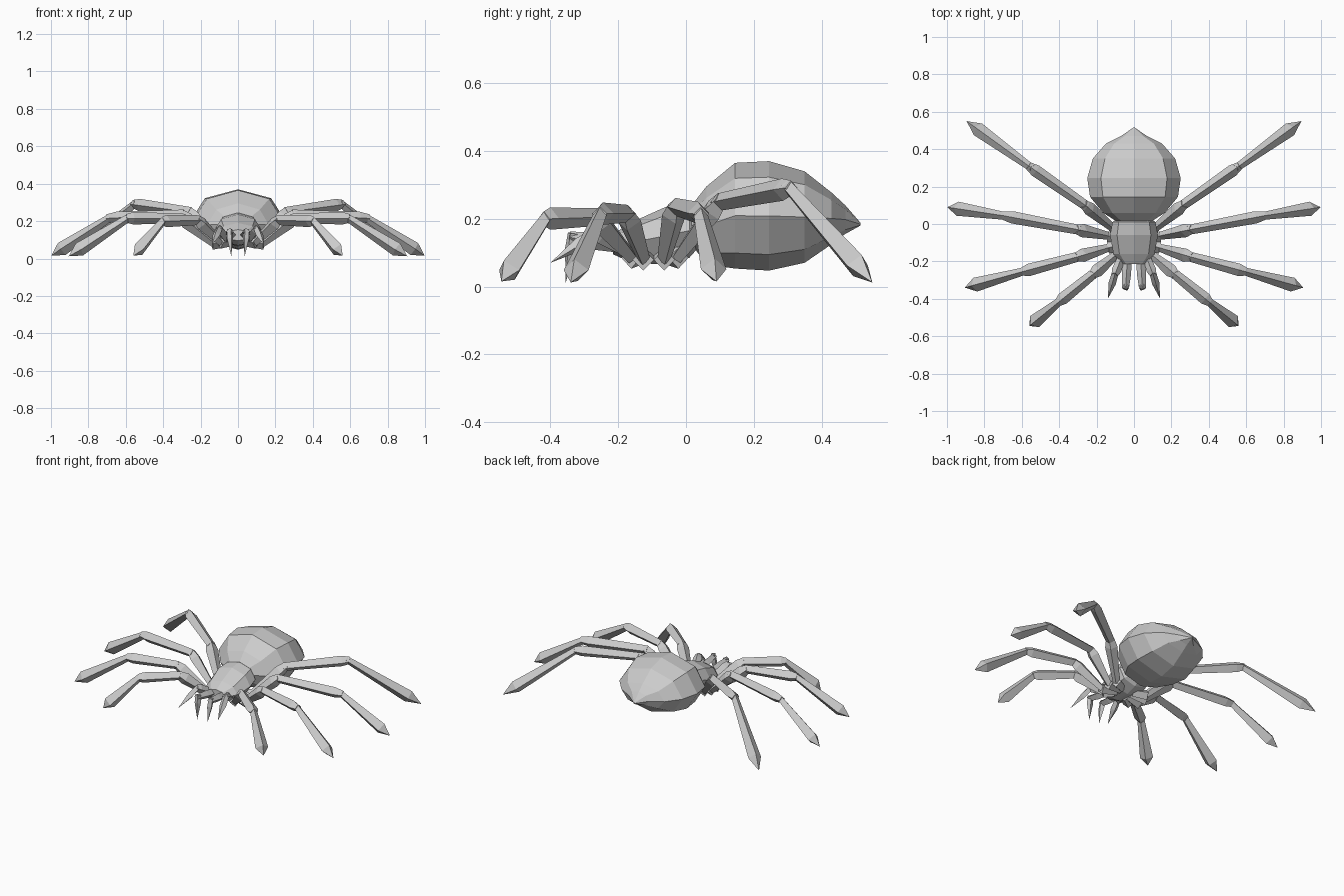
import bpy, bmesh, math
from mathutils import Vector


def finish(bm, name):
    bmesh.ops.recalc_face_normals(bm, faces=bm.faces)
    me = bpy.data.meshes.new(name)
    bm.to_mesh(me)
    bm.free()
    ob = bpy.data.objects.new(name, me)
    bpy.context.collection.objects.link(ob)
    return ob


def loft(bm, rings):
    # bridge rings of equal count; cap both ends
    loops = [[bm.verts.new(p) for p in r] for r in rings]
    for a, b in zip(loops, loops[1:]):
        n = len(a)
        for i in range(n):
            j = (i + 1) % n
            if len(b) == 1:
                continue
            bm.faces.new((a[i], a[j], b[j], b[i]))
    bm.faces.new(loops[0])
    bm.faces.new(loops[-1])
    bmesh.ops.remove_doubles(bm, verts=[v for l in loops for v in l], dist=0.0005)


def body(name, sections, sides=8):
    # sections: y, half width, top z, bottom z
    rings = []
    for y, w, zt, zb in sections:
        zc, h = (zt + zb) / 2, (zt - zb) / 2
        rings.append([(w * math.sin(2 * math.pi * i / sides), y,
                       zc + h * math.cos(2 * math.pi * i / sides)) for i in range(sides)])
    bm = bmesh.new()
    loft(bm, rings)
    return finish(bm, name)


def segment(bm, a, b, profile):
    # four-sided limb piece with a ridge on top; profile: (fraction, radius)
    a, b = Vector(a), Vector(b)
    d = (b - a).normalized()
    side = d.cross(Vector((0, 0, 1))).normalized()
    up = side.cross(d)
    rings = []
    for t, r in profile:
        c = a.lerp(b, t)
        rings.append([c + side * r, c + up * r, c - side * r, c - up * r])
    loft(bm, rings)


def mirrored(bm, name):
    ob = finish(bm, name)
    m = ob.modifiers.new("Mirror", "MIRROR")
    m.use_axis[0] = True
    m.use_mirror_merge = False
    return ob


# Abdomen and head section
body("abdomen", [(0.005, 0.08, 0.225, 0.14), (0.06, 0.165, 0.295, 0.065),
                 (0.145, 0.235, 0.365, 0.053), (0.245, 0.25, 0.37, 0.047),
                 (0.35, 0.22, 0.34, 0.07), (0.43, 0.15, 0.277, 0.125),
                 (0.47, 0.07, 0.24, 0.155), (0.515, 0.004, 0.188, 0.18)])
body("cephalothorax", [(-0.215, 0.06, 0.155, 0.095), (-0.16, 0.11, 0.19, 0.07),
                       (-0.06, 0.128, 0.235, 0.065), (0.01, 0.115, 0.245, 0.085),
                       (0.05, 0.06, 0.22, 0.13)])

# Legs: hip, femur base, first joint, knee, tip
LEGS = {
    "front_legs": [(0.04, -0.13, 0.09), (0.09, -0.16, 0.085), (0.215, -0.265, 0.205), (0.40, -0.415, 0.20), (0.56, -0.545, 0.015)],
    "second_legs": [(0.04, -0.11, 0.09), (0.13, -0.125, 0.08), (0.30, -0.175, 0.215), (0.59, -0.253, 0.215), (0.905, -0.34, 0.012)],
    "third_legs": [(0.04, -0.08, 0.09), (0.13, -0.065, 0.08), (0.30, -0.03, 0.235), (0.69, 0.043, 0.215), (0.998, 0.09, 0.015)],
    "rear_legs": [(0.04, -0.06, 0.09), (0.11, -0.025, 0.085), (0.26, 0.10, 0.25), (0.555, 0.305, 0.29), (0.895, 0.55, 0.012)],
}
for name, (hip, base, j1, knee, tip) in LEGS.items():
    bm = bmesh.new()
    segment(bm, hip, base, [(0, 0.025), (1.1, 0.032)])
    segment(bm, base, j1, [(0, 0.02), (0.85, 0.036), (1.05, 0.024)])
    segment(bm, j1, knee, [(-0.03, 0.026), (0.9, 0.033), (1.03, 0.022)])
    segment(bm, knee, tip, [(-0.03, 0.02), (0.82, 0.038), (1, 0.0)])
    mirrored(bm, name)

# Fangs: forward jaw then downward spike
bm = bmesh.new()
segment(bm, (0.035, -0.18, 0.12), (0.045, -0.345, 0.145), [(0, 0.022), (0.5, 0.025), (1, 0.018)])
segment(bm, (0.045, -0.335, 0.15), (0.036, -0.355, 0.012), [(-0.05, 0.016), (0.3, 0.018), (1, 0.0)])
mirrored(bm, "fangs")

# Feelers beside the fangs
bm = bmesh.new()
segment(bm, (0.06, -0.16, 0.10), (0.10, -0.265, 0.16), [(0, 0.02), (0.85, 0.026), (1.05, 0.018)])
segment(bm, (0.10, -0.26, 0.16), (0.14, -0.40, 0.07), [(0, 0.018), (0.4, 0.02), (1, 0.0)])
mirrored(bm, "feelers")
